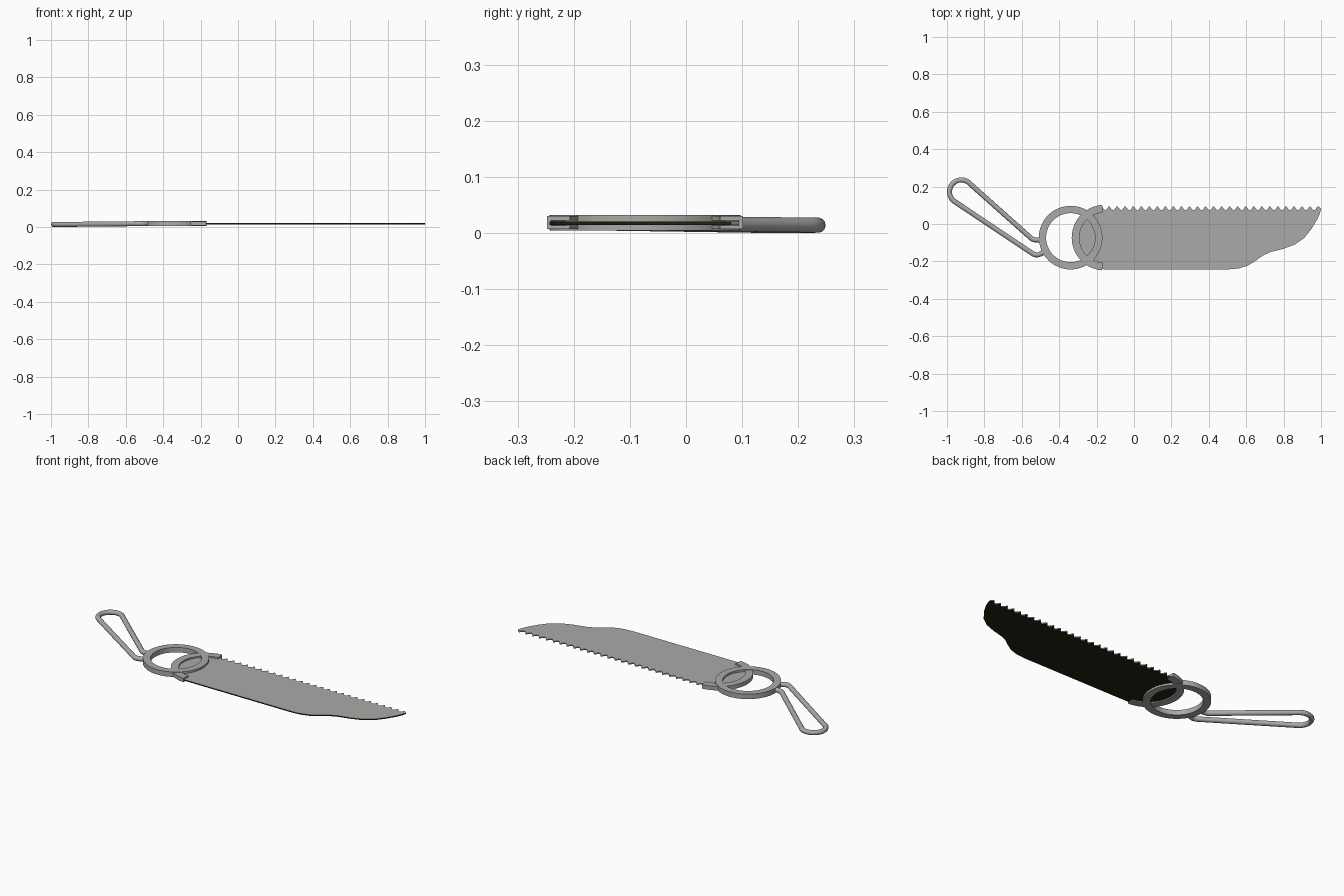
import bpy, bmesh, math
from mathutils import Vector

if "Cube" in bpy.data.objects:
    bpy.data.objects.remove(bpy.data.objects["Cube"])

def material(name, c):
    m = bpy.data.materials.new(name)
    m.diffuse_color = (*c, 1)
    m.use_nodes = True
    m.node_tree.nodes["Principled BSDF"].inputs["Base Color"].default_value = m.diffuse_color
    return m

steel = material("steel grey", (0.40, 0.40, 0.39))
dark = material("dark blade underside", (0.016, 0.016, 0.006))

def arc(cx, cy, r, a0, a1, n):
    return [(cx + r * math.cos(math.radians(a0 + (a1 - a0) * i / n)),
             cy + r * math.sin(math.radians(a0 + (a1 - a0) * i / n))) for i in range(n + 1)]

def finish(bm, name, mats=(steel,)):
    bmesh.ops.recalc_face_normals(bm, faces=bm.faces)
    me = bpy.data.meshes.new(name)
    bm.to_mesh(me)
    bm.free()
    for m in mats:
        me.materials.append(m)
    ob = bpy.data.objects.new(name, me)
    bpy.context.collection.objects.link(ob)
    bpy.ops.object.select_all(action='DESELECT')
    ob.select_set(True)
    bpy.context.view_layer.objects.active = ob
    bpy.ops.object.shade_smooth_by_angle(angle=math.radians(35))
    return ob

def band(name, cx, cy, r0, r1, z0, z1, a0=0, a1=360, n=64):
    """Flat ring, or an open arc of one, with a rectangular section."""
    bm = bmesh.new()
    closed = a1 - a0 >= 360
    rows = []
    for x, y in arc(cx, cy, 1, a0, a1, n)[:n if closed else n + 1]:
        dx, dy = x - cx, y - cy
        rows.append([bm.verts.new((cx + dx * r, cy + dy * r, z))
                     for r, z in ((r0, z0), (r1, z0), (r1, z1), (r0, z1))])
    for i in range(n):
        a, b = rows[i], rows[(i + 1) % len(rows)]
        for k in range(4):
            bm.faces.new((a[k], a[(k + 1) % 4], b[(k + 1) % 4], b[k]))
    if not closed:
        bm.faces.new(rows[0])
        bm.faces.new(rows[-1][::-1])
    return finish(bm, name)

# Finger ring and the slotted C-shaped guard holding the blade
CY = -0.073
band("finger_ring", -0.339, CY, 0.131, 0.17, 0.004, 0.032)
GX, ends = -0.158, (94, 266)
band("guard_lower", GX, CY, 0.134, 0.175, 0.007, 0.0132, *ends, n=40)
band("guard_upper", GX, CY, 0.134, 0.175, 0.0218, 0.0300, *ends, n=40)
band("guard_spine", GX, CY, 0.168, 0.175, 0.0132, 0.0218, *ends, n=40)

# Blade: rounded butt, straight belly, clipped tip, wavy teeth
outline = arc(GX, CY, 0.168, 94, 266, 32)
outline += [(-0.158, -0.243), (0.50, -0.243), (0.56, -0.238), (0.61, -0.222), (0.65, -0.197),
            (0.69, -0.168), (0.73, -0.150), (0.80, -0.132), (0.86, -0.110), (0.91, -0.075),
            (0.95, -0.025), (0.98, 0.025), (0.995, 0.06), (1.0, 0.08)]
teeth, x0, x1 = 27, -0.165, 0.995
step = (x1 - x0) / teeth
for i in range(teeth):
    x = x1 - i * step
    outline += [(x - step * f, y) for f, y in ((0.20, 0.094), (0.32, 0.094), (0.55, 0.078),
                                               (0.75, 0.073), (0.95, 0.079))]
bm = bmesh.new()
face = bm.faces.new([bm.verts.new((x, y, 0.0145)) for x, y in outline])
ext = bmesh.ops.extrude_face_region(bm, geom=[face], use_keep_orig=True)
bmesh.ops.translate(bm, verts=[v for v in ext["geom"] if isinstance(v, bmesh.types.BMVert)],
                    vec=(0, 0, 0.006))
bmesh.ops.recalc_face_normals(bm, faces=bm.faces)
for f in bm.faces:  # top and tooth edges are bare steel, the rest dark
    f.material_index = 0 if f.normal.z > 0.5 or f.normal.y > 0.2 else 1
bmesh.ops.triangulate(bm, faces=[f for f in bm.faces if len(f.verts) > 4])
finish(bm, "blade", (steel, dark))

# Wire handle loop, sinking slightly towards its far end
path = [(-0.48, -0.086)] + arc(-0.525, -0.045, 0.04, 270, 222, 6)
path += arc(-0.923, 0.172, 0.0635, 40, 230, 24)
path += arc(-0.52, -0.125, 0.04, 235, 300, 8) + [(-0.475, -0.148)]
R, SIDES = 0.0135, 14
bm = bmesh.new()
pts = [Vector((x, y, R + 0.0045 * min(1, max(0, (x + 0.96) / 0.45)))) for x, y in path]
rows = []
for i, p in enumerate(pts):
    t = (pts[min(i + 1, len(pts) - 1)] - pts[max(i - 1, 0)]).normalized()
    side = Vector((t.y, -t.x, 0)).normalized()
    up = side.cross(t)
    rows.append([bm.verts.new(p + R * (side * math.cos(k * math.tau / SIDES)
                 + up * math.sin(k * math.tau / SIDES))) for k in range(SIDES)])
for a, b in zip(rows, rows[1:]):
    for k in range(SIDES):
        bm.faces.new((a[k], a[(k + 1) % SIDES], b[(k + 1) % SIDES], b[k]))
bm.faces.new(rows[0])
bm.faces.new(rows[-1][::-1])
finish(bm, "wire_handle")
